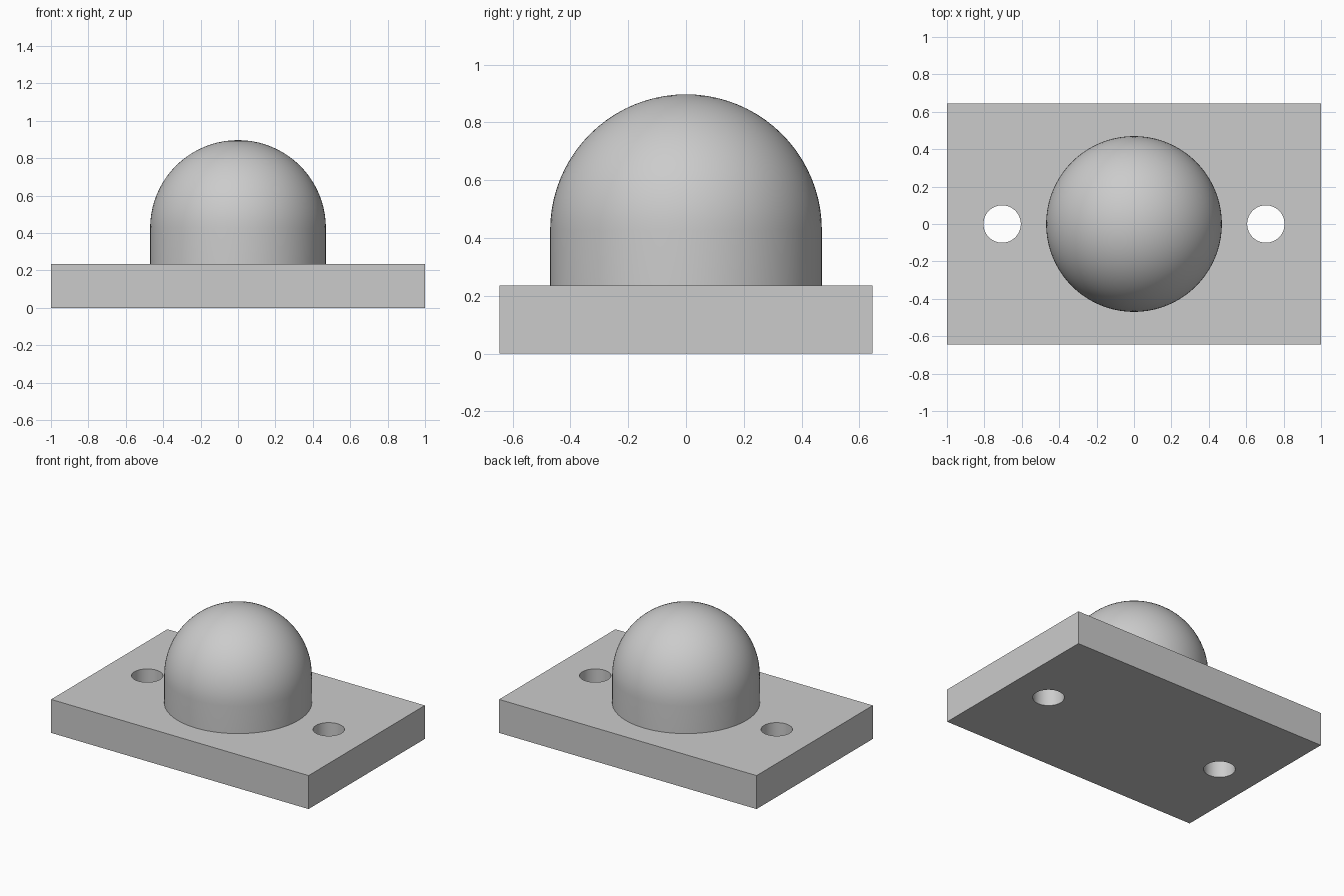
import bpy
import bmesh
import math
from mathutils import Matrix, Vector

cube = bpy.data.objects.get("Cube")
if cube:
    bpy.data.objects.remove(cube, do_unlink=True)

LENGTH, WIDTH, THICK = 2.0, 1.29, 0.235
DOME_R, DOME_TOP = 0.47, 0.897
HOLE_X, HOLE_R = 0.705, 0.1

grey = bpy.data.materials.new("light grey")
grey.use_nodes = True
colour = (0.6, 0.6, 0.6, 1)
grey.diffuse_color = colour
grey.node_tree.nodes["Principled BSDF"].inputs["Base Color"].default_value = colour


def make_object(name, bm):
    bmesh.ops.recalc_face_normals(bm, faces=bm.faces)
    mesh = bpy.data.meshes.new(name)
    bm.to_mesh(mesh)
    bm.free()
    mesh.materials.append(grey)
    obj = bpy.data.objects.new(name, mesh)
    bpy.context.collection.objects.link(obj)
    return obj


def select_only(obj):
    bpy.ops.object.select_all(action="DESELECT")
    obj.select_set(True)
    bpy.context.view_layer.objects.active = obj


# Flat mounting plate
bm = bmesh.new()
bmesh.ops.create_cube(bm, size=1)
bmesh.ops.scale(bm, vec=(LENGTH, WIDTH, THICK), verts=bm.verts)
bmesh.ops.translate(bm, vec=(0, 0, THICK / 2), verts=bm.verts)
plate = make_object("base_plate", bm)

# Two bolt holes drilled through the plate
bm = bmesh.new()
for side in (-1, 1):
    bmesh.ops.create_cone(bm, cap_ends=True, segments=48, radius1=HOLE_R,
                          radius2=HOLE_R, depth=3 * THICK,
                          matrix=Matrix.Translation((side * HOLE_X, 0, THICK / 2)))
cutter = make_object("hole_cutter", bm)
cutter.hide_render = True
drill = plate.modifiers.new("bolt_holes", "BOOLEAN")
drill.operation = "DIFFERENCE"
drill.solver = "EXACT"
drill.object = cutter
select_only(plate)
bpy.ops.object.modifier_apply(modifier=drill.name)
bpy.data.objects.remove(cutter, do_unlink=True)

# Round-topped post: a straight wall and a quarter arc spun about z
centre = DOME_TOP - DOME_R
steps = 20
profile = [(0, THICK - 0.02), (DOME_R, THICK - 0.02)]
for i in range(steps + 1):
    a = math.pi / 2 * i / steps
    profile.append((DOME_R * math.cos(a), centre + DOME_R * math.sin(a)))
bm = bmesh.new()
verts = [bm.verts.new((r, 0, z)) for r, z in profile]
edges = [bm.edges.new(pair) for pair in zip(verts, verts[1:])]
bmesh.ops.spin(bm, geom=verts + edges, cent=Vector(), axis=(0, 0, 1),
               angle=math.tau, steps=80, use_merge=True)
bmesh.ops.remove_doubles(bm, verts=bm.verts, dist=0.0001)
dome = make_object("domed_post", bm)

for obj in (plate, dome):
    select_only(obj)
    bpy.ops.object.shade_smooth_by_angle(angle=math.radians(30))
